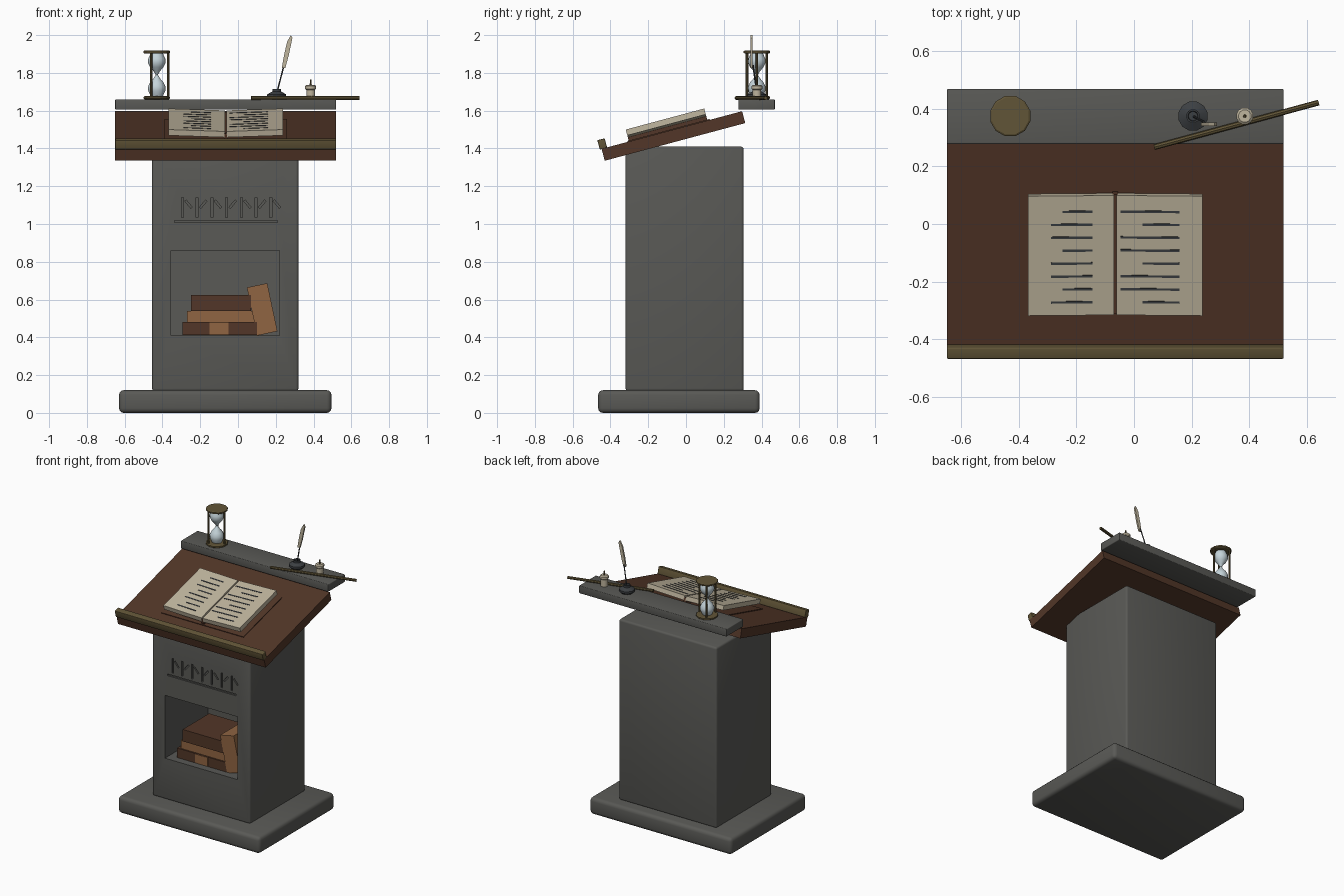
import bpy, bmesh, math
from mathutils import Matrix, Vector

cube = bpy.data.objects.get("Cube")
if cube:
    bpy.data.objects.remove(cube, do_unlink=True)


def material(name, rgb):
    m = bpy.data.materials.new(name)
    m.use_nodes = True
    m.diffuse_color = (*rgb, 1)
    m.node_tree.nodes["Principled BSDF"].inputs["Base Color"].default_value = (*rgb, 1)
    return m


STONE = material("grey stone", (0.10, 0.10, 0.092))
WOOD = material("dark brown wood", (0.085, 0.037, 0.021))
BRASS = material("aged brass", (0.12, 0.09, 0.038))
PAPER = material("cream paper", (0.52, 0.46, 0.34))
LEATHER = material("tan leather", (0.28, 0.13, 0.055))
INK = material("dark ink", (0.045, 0.05, 0.055))
GLASS = material("pale glass", (0.56, 0.66, 0.70))


def finish(name, bm, mat, matrix=None, smooth=False):
    bmesh.ops.recalc_face_normals(bm, faces=bm.faces[:])
    if matrix:
        bm.transform(matrix)
    mesh = bpy.data.meshes.new(name)
    bm.to_mesh(mesh)
    bm.free()
    ob = bpy.data.objects.new(name, mesh)
    bpy.context.collection.objects.link(ob)
    mesh.materials.append(mat)
    if smooth:
        activate(ob)
        bpy.ops.object.shade_smooth_by_angle(angle=math.radians(40))
    return ob


def activate(ob):
    bpy.ops.object.select_all(action='DESELECT')
    ob.select_set(True)
    bpy.context.view_layer.objects.active = ob


def add_box(bm, lo, hi, turn=None):
    lo, hi = Vector(lo), Vector(hi)
    m = Matrix.Translation((lo + hi) / 2) @ (turn or Matrix()) @ Matrix.Diagonal((*(hi - lo), 1))
    bmesh.ops.create_cube(bm, size=1, matrix=m)


def box(name, lo, hi, mat, bevel=0, matrix=None, turn=None):
    bm = bmesh.new()
    add_box(bm, lo, hi, turn)
    if bevel:
        bmesh.ops.bevel(bm, geom=bm.edges[:], offset=bevel, segments=3,
                        profile=0.5, affect='EDGES')
    return finish(name, bm, mat, matrix, smooth=bevel > 0)


def lathe(name, profile, mat, at, sides=16, smooth=True):
    """Turn a (radius, height) profile about a vertical axis."""
    bm = bmesh.new()
    rings = [[bm.verts.new((r * math.cos(a), r * math.sin(a), z))
              for a in (2 * math.pi * (i + 0.5) / sides for i in range(sides))]
             for r, z in profile]
    for a, b in zip(rings, rings[1:]):
        for i in range(sides):
            j = (i + 1) % sides
            bm.faces.new((a[i], a[j], b[j], b[i]))
    bm.faces.new(rings[0])
    bm.faces.new(rings[-1])
    return finish(name, bm, mat, Matrix.Translation(at), smooth)


def rod(name, a, b, r1, r2, mat, sides=8):
    a, b = Vector(a), Vector(b)
    d = b - a
    bm = bmesh.new()
    bmesh.ops.create_cone(bm, cap_ends=True, segments=sides, radius1=r1, radius2=r2, depth=d.length)
    m = Matrix.Translation((a + b) / 2) @ d.to_track_quat('Z', 'Y').to_matrix().to_4x4()
    return finish(name, bm, mat, m, True)


# Stone base and pedestal
box("base_slab", (-0.63, -0.465, 0), (0.495, 0.39, 0.12), STONE, 0.025)
pedestal = box("pedestal", (-0.455, -0.32, 0.115), (0.32, 0.305, 1.41), STONE, 0.014)

# Niche, groove and carved notches cut into the front
bm = bmesh.new()
add_box(bm, (-0.355, -0.4, 0.41), (0.22, 0.17, 0.86))
add_box(bm, (-0.335, -0.4, 1.007), (0.21, -0.308, 1.019))
for i in range(7):
    x = -0.30 + i * 0.078
    add_box(bm, (x, -0.4, 1.035), (x + 0.011, -0.308, 1.14))
    tilt = Matrix.Rotation(math.radians(40 if i % 2 else -40), 4, 'Y')
    add_box(bm, (x + 0.033, -0.4, 1.08), (x + 0.043, -0.308, 1.13), tilt)
cutter = finish("niche_cutter", bm, STONE)
cutter.hide_render = True
mod = pedestal.modifiers.new("niche", 'BOOLEAN')
mod.operation, mod.solver, mod.object = 'DIFFERENCE', 'EXACT', cutter
activate(pedestal)
bpy.ops.object.modifier_apply(modifier=mod.name)
bpy.data.objects.remove(cutter, do_unlink=True)

# Books stored in the niche
box("lower_book", (-0.295, -0.27, 0.412), (0.10, 0.04, 0.48), WOOD)
box("lower_book_patch", (-0.15, -0.274, 0.414), (-0.05, -0.268, 0.478), LEATHER)
box("middle_book", (-0.27, -0.26, 0.48), (0.09, 0.03, 0.54), LEATHER)
box("upper_book", (-0.25, -0.27, 0.54), (0.07, 0.03, 0.625), WOOD)
box("leaning_book", (0.073, -0.27, 0.418), (0.183, 0.0, 0.678), LEATHER,
    turn=Matrix.Rotation(math.radians(-12), 4, 'Y'))

# Sloping desk with its front lip
DESK = Matrix.Translation((0, -0.43, 1.335)) @ Matrix.Rotation(math.radians(15), 4, 'X')
box("desk_board", (-0.65, 0, 0), (0.52, 0.77, 0.065), WOOD, matrix=DESK)
box("desk_lip", (-0.65, -0.01, 0.064), (0.52, 0.03, 0.115), BRASS, 0.004, DESK)
box("back_shelf", (-0.65, 0.278, 1.605), (0.52, 0.47, 1.66), STONE, 0.005)

# Open book: cover, spine, two pages rising outward, rows of ink strokes
box("open_book_cover", (-0.39, 0.143, 0.064), (0.26, 0.593, 0.07), WOOD, matrix=DESK)
box("open_book_spine", (-0.075, 0.15, 0.07), (-0.055, 0.58, 0.108), WOOD, matrix=DESK)
for name, side in (("left", 1), ("right", -1)):
    page = (DESK @ Matrix.Translation((-0.065, 0, 0.088))
            @ Matrix.Rotation(math.radians(-2 * side), 4, 'Y'))
    x0, x1 = sorted((side * 0.006, side * 0.304))
    box(name + "_page_block", (x0, 0.15, 0), (x1, 0.58, 0.032), PAPER, matrix=page)
    bm = bmesh.new()
    for row in range(8):
        y = 0.197 + row * 0.0465
        short = row in (0, 3, 6) if side > 0 else row % 3 == 1
        if side > 0:
            x0, x1 = (0.095 if short else 0.02), 0.225
        else:
            x0, x1 = (-0.185 if short else -0.225), -0.08
        add_box(bm, (x0, y - 0.004, 0.031), (x1, y + 0.004, 0.034))
    finish(name + "_page_writing", bm, INK, page)

# Hourglass with three posts
hg = Vector((-0.43, 0.375, 1.66))
for name, z in (("bottom", 0), ("top", 0.242)):
    lathe("hourglass_%s_cap" % name,
          [(0.066, z), (0.072, z + 0.004), (0.072, z + 0.013), (0.066, z + 0.017)],
          BRASS, hg, 12, False)
for i in range(3):
    a = 2 * math.pi * i / 3
    p = hg + Vector((0.06 * math.cos(a), 0.06 * math.sin(a), 0))
    rod("hourglass_post", p + Vector((0, 0, 0.01)), p + Vector((0, 0, 0.25)), 0.007, 0.007, BRASS)
half = [(0.006, 0), (0.018, 0.02), (0.036, 0.04), (0.047, 0.063), (0.046, 0.085), (0.032, 0.115)]
lathe("hourglass_glass", [(r, 0.13 - z) for r, z in half[::-1]] +
      [(r, 0.13 + z) for r, z in half[1:]], GLASS, hg, 16)

# Inkwell and quill
well = Vector((0.205, 0.375, 1.66))
lathe("inkwell", [(0.04, 0), (0.052, 0.012), (0.052, 0.026), (0.024, 0.042),
                  (0.024, 0.056), (0.018, 0.056), (0.016, 0.046)], INK, well, 12)
rod("quill_shaft", well + Vector((0, 0, 0.03)), (0.243, 0.355, 1.84), 0.004, 0.004, INK)
bm = bmesh.new()
outline = [(0.232, 1.825), (0.25, 1.825), (0.268, 1.89), (0.288, 1.985),
           (0.28, 2.0), (0.26, 1.965), (0.243, 1.89)]
face = bm.faces.new([bm.verts.new((x, 0.341, z)) for x, z in outline])
up = bmesh.ops.extrude_face_region(bm, geom=[face])
bmesh.ops.translate(bm, vec=(0, 0.012, 0),
                    verts=[v for v in up["geom"] if isinstance(v, bmesh.types.BMVert)])
finish("quill_feather", bm, PAPER)

# Candle and wick
candle = Vector((0.385, 0.375, 1.66))
lathe("candle", [(0.024, 0), (0.024, 0.05), (0.03, 0.056), (0.03, 0.07), (0.022, 0.077)],
      PAPER, candle, 12)
rod("candle_wick", candle + Vector((0, 0, 0.07)), candle + Vector((0, 0, 0.105)), 0.006, 0.004, BRASS)

# Slim stick lying across the shelf
rod("wooden_stick", (0.07, 0.267, 1.667), (0.642, 0.422, 1.667), 0.01, 0.01, BRASS)
